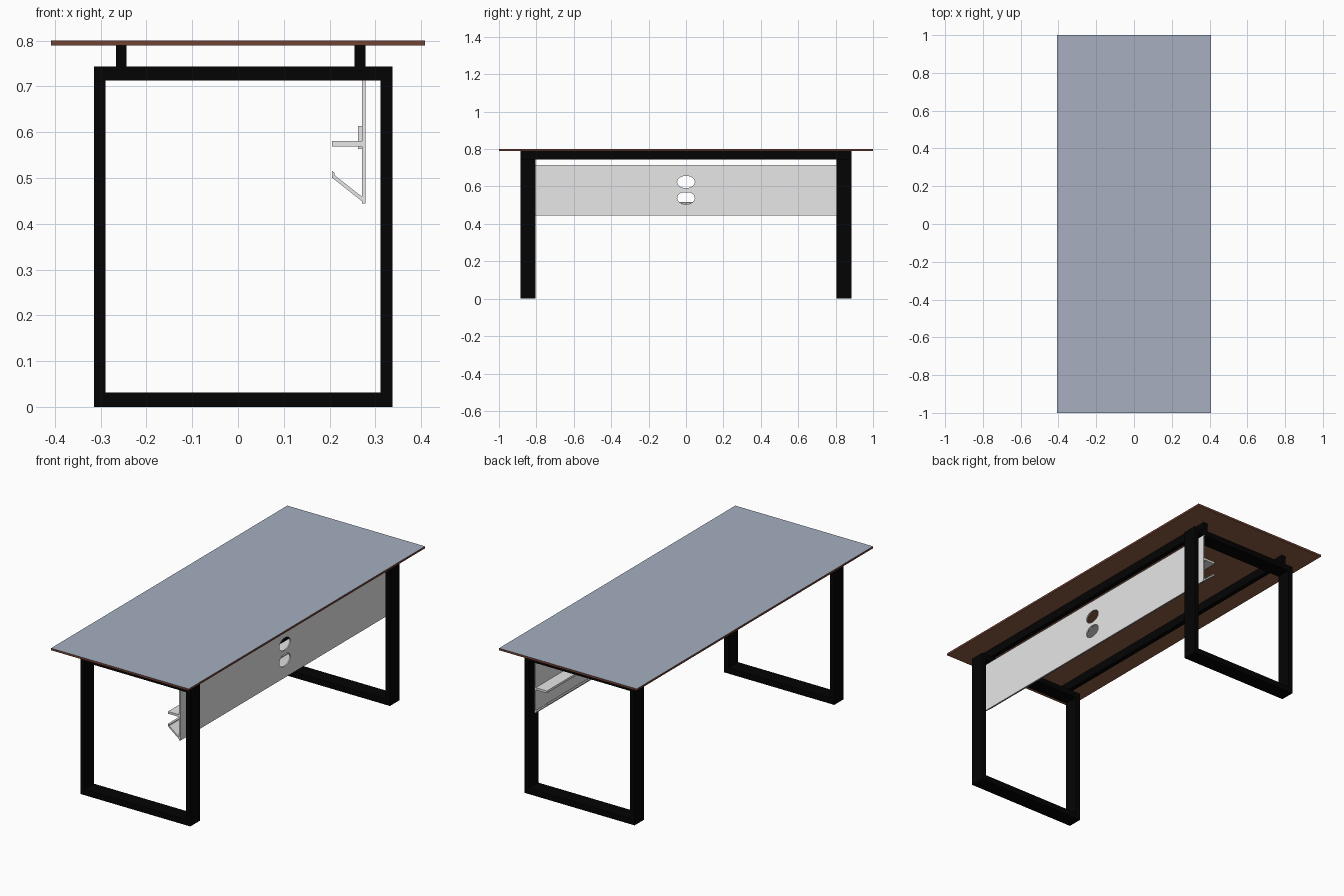
import bpy
import bmesh
from mathutils import Matrix, Vector

if "Cube" in bpy.data.objects:
    bpy.data.objects.remove(bpy.data.objects["Cube"], do_unlink=True)


def material(name, rgb):
    mat = bpy.data.materials.new(name)
    mat.use_nodes = True
    colour = (*rgb, 1.0)
    mat.diffuse_color = colour
    mat.node_tree.nodes["Principled BSDF"].inputs["Base Color"].default_value = colour
    return mat


slate = material("slate grey", (0.385, 0.43, 0.53))
edge_brown = material("edge brown", (0.17, 0.055, 0.034))
under_brown = material("underside brown", (0.28, 0.11, 0.055))
black = material("black metal", (0.001, 0.001, 0.001))
silver = material("light grey metal", (0.8, 0.8, 0.8))


def finish(name, bm, *mats):
    bmesh.ops.recalc_face_normals(bm, faces=bm.faces)
    mesh = bpy.data.meshes.new(name)
    bm.to_mesh(mesh)
    bm.free()
    for mat in mats:
        mesh.materials.append(mat)
    obj = bpy.data.objects.new(name, mesh)
    bpy.context.collection.objects.link(obj)
    return obj


def box(name, low, high, *mats):
    low, high = Vector(low), Vector(high)
    bm = bmesh.new()
    bmesh.ops.create_cube(bm, size=1, matrix=Matrix.Translation((low + high) / 2)
                          @ Matrix.Diagonal((*(high - low), 1)))
    return finish(name, bm, *mats)


def extrude_y(name, profile, y0, y1, mat):
    """Sweep an (x, z) outline along y."""
    bm = bmesh.new()
    face = bm.faces.new([bm.verts.new((x, y0, z)) for x, z in profile])
    result = bmesh.ops.extrude_face_region(bm, geom=[face])
    verts = [v for v in result["geom"] if isinstance(v, bmesh.types.BMVert)]
    bmesh.ops.translate(bm, verts=verts, vec=(0, y1 - y0, 0))
    return finish(name, bm, mat)


def cut_away(obj, cutter):
    """Subtract a helper from a part, then discard the helper."""
    cutter.hide_render = True
    cut = obj.modifiers.new("cut", "BOOLEAN")
    cut.operation, cut.solver, cut.object = "DIFFERENCE", "EXACT", cutter
    bpy.context.view_layer.objects.active = obj
    bpy.ops.object.modifier_apply(modifier=cut.name)
    bpy.data.objects.remove(cutter, do_unlink=True)


END = 0.885      # outer face of the leg frames
UNDER = 0.789    # underside of the table top

# Table top: slate surface, brown edge and underside
top = box("table_top", (-0.408, -1, UNDER), (0.408, 1, 0.80), slate, edge_brown, under_brown)
for poly in top.data.polygons:
    if poly.normal.z < 0.5:
        poly.material_index = 2 if poly.normal.z < -0.5 else 1

# Closed leg frames at both ends
X0, X1, TOP, POST, BAR = -0.315, 0.337, 0.744, 0.026, 0.031
for side, y0, y1 in (("front", -END, -0.805), ("back", 0.805, END)):
    frame = extrude_y(side + "_leg_frame", [(X0, 0), (X1, 0), (X1, TOP), (X0, TOP)],
                      y0, y1, black)
    cut_away(frame, box(side + "_opening", (X0 + POST, y0 - 0.1, BAR),
                        (X1 - POST, y1 + 0.1, TOP - BAR), black))

# Long rails carrying the top
for side, x in (("right", -0.255), ("left", 0.266)):
    box(side + "_rail", (x - 0.012, -END, TOP), (x + 0.012, END, UNDER), black)

# Modesty panel with two oval cable holes
panel = box("modesty_panel", (0.271, -END, 0.444), (0.278, END, 0.714), silver)
for z in (0.624, 0.538):
    bm = bmesh.new()
    bmesh.ops.create_cone(bm, cap_ends=True, segments=32, radius1=1, radius2=1, depth=1,
                          matrix=Matrix.Translation((0.274, 0, z))
                          @ Matrix.Diagonal((0.1, 0.047, 0.033, 1))
                          @ Matrix.Rotation(1.5707963, 4, "Y"))
    cut_away(panel, finish("hole_cutter", bm, silver))

# Cable shelf and sloping lower tray with a small lip
box("cable_shelf", (0.205, -END, 0.569), (0.271, END, 0.581), silver)
extrude_y("cable_tray", [(0.271, 0.449), (0.271, 0.459), (0.211, 0.506), (0.211, 0.511),
                         (0.205, 0.516), (0.205, 0.501)], -END, END, silver)

# Small brackets fixing the shelf to the panel
for side, y in (("front", -0.4), ("back", 0.4)):
    box(side + "_shelf_bracket", (0.262, y - 0.027, 0.563), (0.271, y + 0.027, 0.613), silver)
